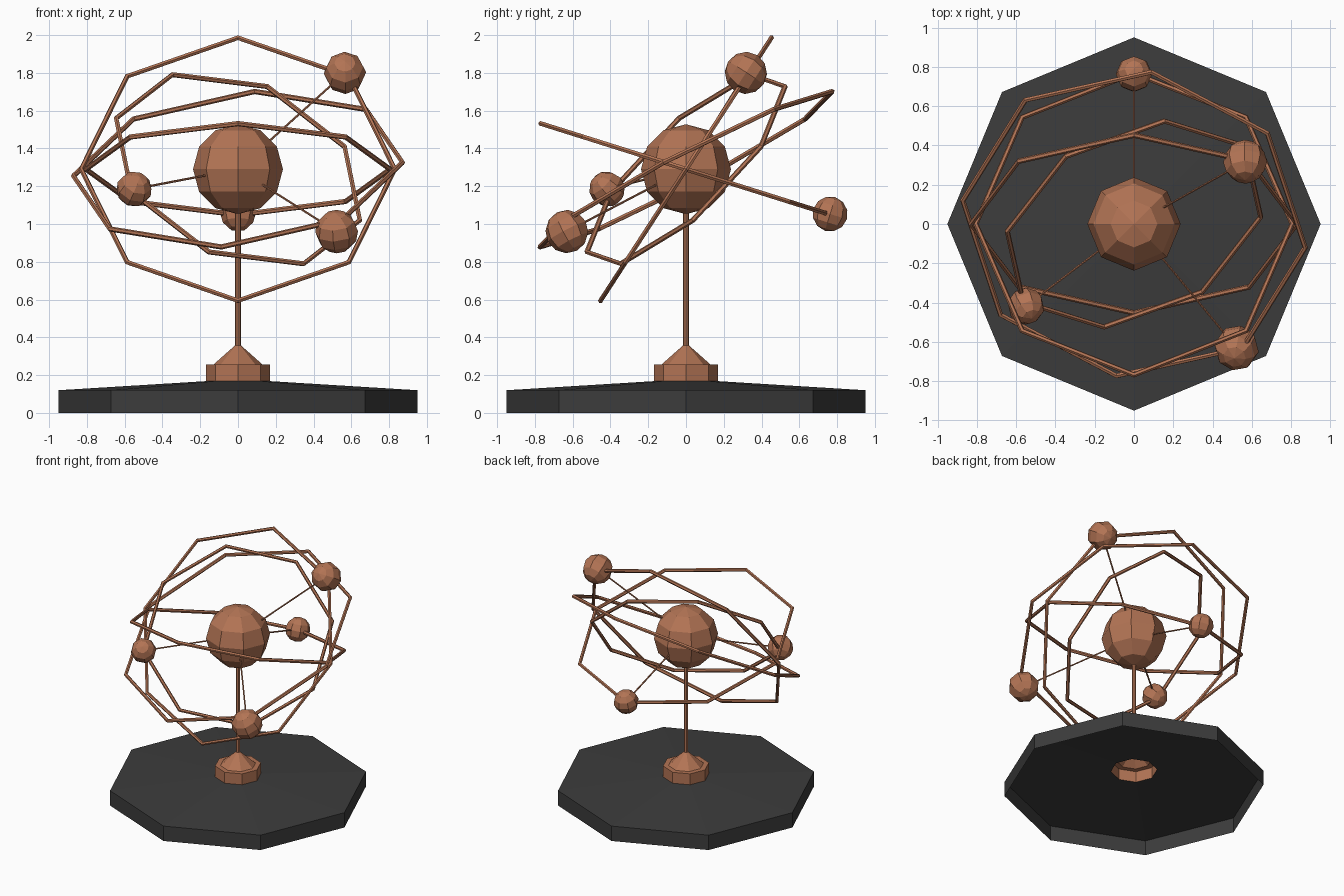
import bpy, bmesh, math
from mathutils import Vector, Matrix

if "Cube" in bpy.data.objects:
    bpy.data.objects.remove(bpy.data.objects["Cube"])

SIDES = 8
HUB = Vector((0, 0, 1.29))


def material(name, rgb):
    m = bpy.data.materials.new(name)
    m.diffuse_color = (*rgb, 1)
    m.use_nodes = True
    m.node_tree.nodes["Principled BSDF"].inputs["Base Color"].default_value = m.diffuse_color
    return m


copper = material("copper", (0.45, 0.175, 0.09))
dark = material("dark_grey", (0.045, 0.045, 0.045))


def finish(name, mat):
    ob = bpy.context.object
    ob.name = name
    ob.data.materials.append(mat)
    return ob


def lathe(name, profile, mat):
    """Open eight-sided turned shell from (radius, height) points."""
    bm = bmesh.new()
    rings = []
    for r, z in profile:
        rings.append([bm.verts.new((r * math.cos(a), r * math.sin(a), z))
                      for a in (math.tau * k / SIDES for k in range(SIDES))])
    for lo, hi in zip(rings, rings[1:]):
        for k in range(SIDES):
            n = (k + 1) % SIDES
            bm.faces.new((lo[k], lo[n], hi[n], hi[k]))
    me = bpy.data.meshes.new(name)
    bm.to_mesh(me)
    bm.free()
    me.materials.append(mat)
    ob = bpy.data.objects.new(name, me)
    bpy.context.collection.objects.link(ob)
    return ob


def rod(name, a, b, radius, sides):
    d = b - a
    bpy.ops.mesh.primitive_cylinder_add(
        vertices=sides, radius=radius, depth=d.length, location=(a + b) / 2,
        rotation=d.to_track_quat('Z', 'Y').to_euler())
    return finish(name, copper)


def ball(name, radius, matrix):
    bpy.ops.mesh.primitive_uv_sphere_add(segments=8, ring_count=6, radius=radius)
    finish(name, copper).matrix_world = matrix


def frame(u, v):
    """Placement at the hub whose local x and y axes follow u and v."""
    x = u.normalized()
    z = x.cross(v).normalized()
    y = z.cross(x)
    return Matrix.Translation(HUB) @ Matrix((x, y, z)).transposed().to_4x4()


# Open-bottomed base, collar and stem
lathe("base", [(0.95, 0), (0.95, 0.12), (0.17, 0.168)], dark)
lathe("collar", [(0.17, 0.168), (0.17, 0.256), (0.13, 0.256), (0.016, 0.357)], copper)
rod("stem", Vector((0, 0, 0.35)), HUB, 0.016, 8)

# Central sphere
ball("central_sphere", 0.238, Matrix.Translation(HUB))

# Orbits: ring radius, two in-plane directions, ball offset from hub, ball radius
orbits = [
    (0.70, (0.57, 0.40, 0.12), (-0.36, 0.342, 0.504), (-0.55, -0.418, -0.105), 0.095),
    (0.805, (1, 0, 0), (0, 0.763, -0.24), (0, 0.763, -0.237), 0.093),
    (0.83, (1, 0, 0), (0, 0.455, 0.70), (0.566, 0.317, 0.51), 0.112),
    (0.88, (0.878, -0.12, 0.036), (0.11, 0.775, 0.415), (0.522, -0.631, -0.33), 0.115),
]
for i, (radius, u, v, p, size) in enumerate(orbits, 1):
    p = Vector(p)
    m = frame(Vector(u), Vector(v))
    bpy.ops.mesh.primitive_torus_add(major_segments=SIDES, minor_segments=6,
                                     major_radius=radius, minor_radius=0.014)
    finish(f"orbit_ring_{i}", copper).matrix_world = m
    # Ball sits in the ring's plane, turned to face the hub
    local = m.inverted() @ (HUB + p)
    turn = Matrix.Rotation(math.atan2(local.y, local.x), 4, 'Z')
    ball(f"orbit_ball_{i}", size, Matrix.Translation(p) @ m @ turn)
    rod(f"orbit_arm_{i}", HUB, HUB + p, 0.006, 6)
